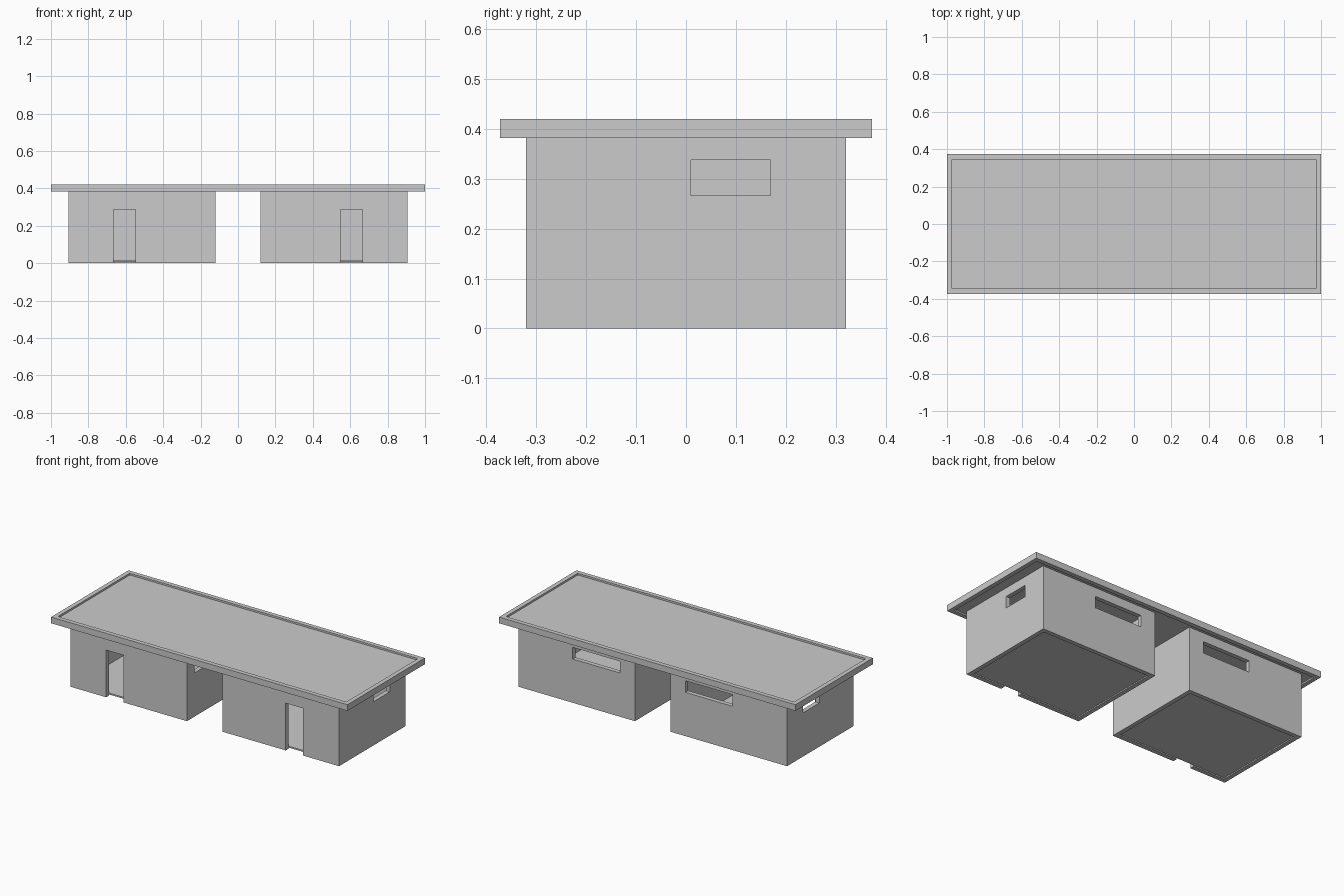
import bpy, bmesh

if "Cube" in bpy.data.objects:
    bpy.data.objects.remove(bpy.data.objects["Cube"])

WALL = 0.027


def make_object(name, bm):
    bmesh.ops.recalc_face_normals(bm, faces=bm.faces)
    mesh = bpy.data.meshes.new(name)
    bm.to_mesh(mesh)
    bm.free()
    obj = bpy.data.objects.new(name, mesh)
    bpy.context.collection.objects.link(obj)
    return obj


def boxes(name, *bounds):
    """One mesh made of boxes given as (x0, x1, y0, y1, z0, z1)."""
    bm = bmesh.new()
    for x0, x1, y0, y1, z0, z1 in bounds:
        verts = bmesh.ops.create_cube(bm, size=1)["verts"]
        for v in verts:
            v.co = (x1 if v.co.x > 0 else x0,
                    y1 if v.co.y > 0 else y0,
                    z1 if v.co.z > 0 else z0)
    return make_object(name, bm)


def frame(name, x0, x1, y0, y1, z0, z1, t):
    """Open rectangular ring with wall thickness t."""
    bm = bmesh.new()
    loops = []
    for d, z in ((0, z0), (0, z1), (t, z1), (t, z0)):
        loops.append([bm.verts.new((x, y, z)) for x, y in (
            (x0 + d, y0 + d), (x1 - d, y0 + d), (x1 - d, y1 - d), (x0 + d, y1 - d))])
    for i in range(4):
        a, b = loops[i], loops[(i + 1) % 4]
        for j in range(4):
            k = (j + 1) % 4
            bm.faces.new((a[j], a[k], b[k], b[j]))
    return make_object(name, bm)


def mirror_x(obj):
    obj.modifiers.new("mirror", "MIRROR").use_axis[0] = True


# Walls of one room, mirrored to the other side
X0, X1, Y = 0.12, 0.907, 0.321
walls = frame("room_walls", X0, X1, -Y, Y, 0, 0.391, WALL)

# Door, back window, outer side window, passage window
openings = boxes(
    "opening_cutter",
    (0.547, 0.665, -Y - 0.05, -Y + 0.05, -0.05, 0.288),
    (0.22, 0.54, Y - 0.05, Y + 0.05, 0.267, 0.338),
    (X1 - 0.05, X1 + 0.05, 0.01, 0.169, 0.267, 0.338),
    (X0 - 0.05, X0 + 0.05, -0.25, -0.09, 0.267, 0.338))
openings.hide_render = True
openings.hide_set(True)
cut = walls.modifiers.new("openings", "BOOLEAN")
cut.operation = "DIFFERENCE"
cut.solver = "EXACT"
cut.object = openings
mirror_x(walls)

# Floor slab, slightly raised inside the walls
floor = boxes("room_floor", (X0 + WALL, X1 - WALL, -Y + WALL, Y - WALL, 0.007, 0.016))
mirror_x(floor)

# Roof edge and the recessed roof slab inside it
frame("roof_fascia", -1, 1, -0.373, 0.373, 0.382, 0.42, WALL)
boxes("roof_slab", (-1 + WALL, 1 - WALL, -0.373 + WALL, 0.373 - WALL, 0.391, 0.409))
